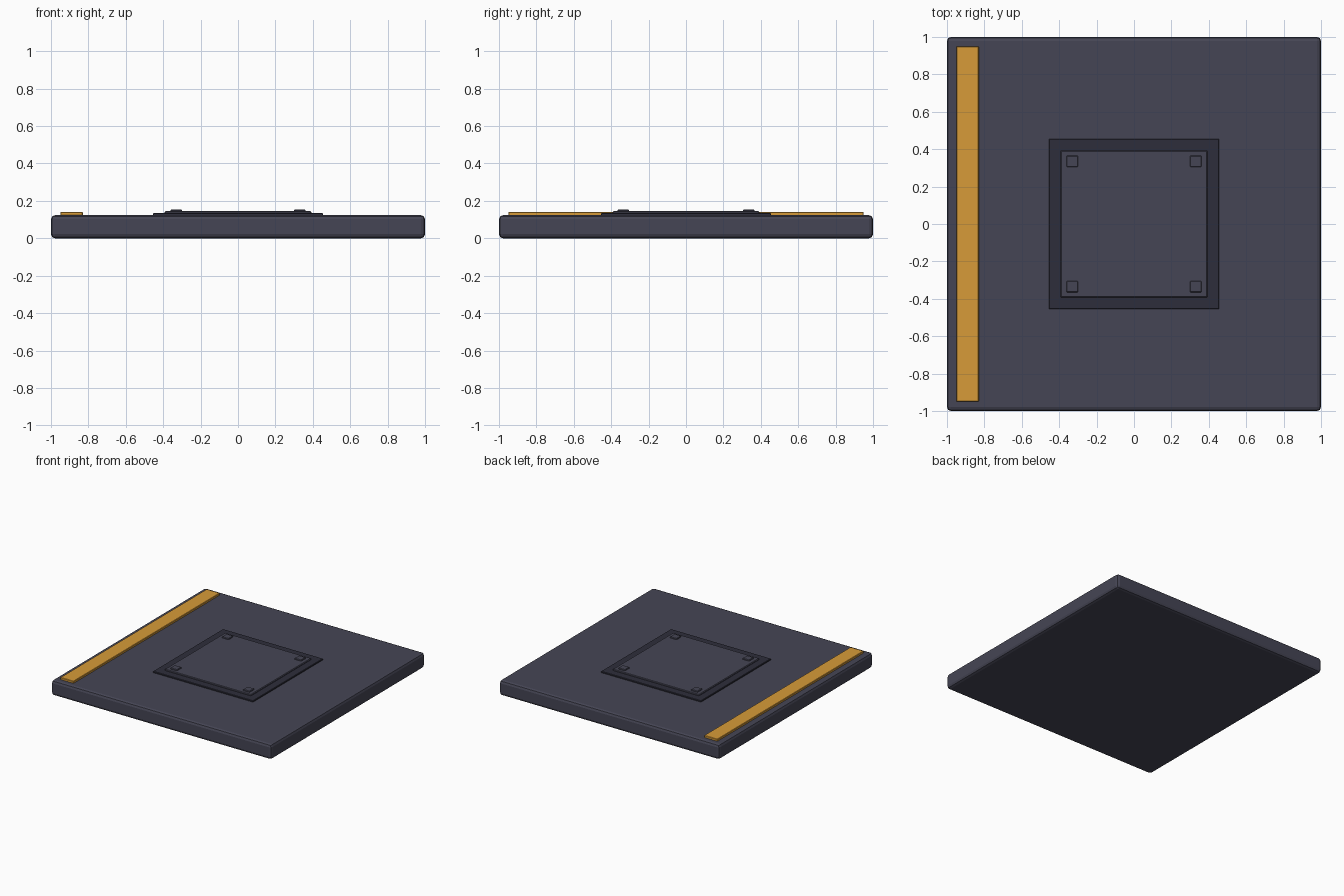
import bpy

if "Cube" in bpy.data.objects:
    bpy.data.objects.remove(bpy.data.objects["Cube"])


def material(name, color):
    m = bpy.data.materials.new(name)
    m.diffuse_color = (*color, 1)
    m.use_nodes = True
    m.node_tree.nodes["Principled BSDF"].inputs["Base Color"].default_value = m.diffuse_color
    return m


slab_mat = material("slate", (0.06, 0.06, 0.09))
dark_mat = material("dark_slate", (0.027, 0.027, 0.043))
amber_mat = material("amber", (0.68, 0.33, 0.04))


def box(name, x, y, z, mat, bevel, segments=1):
    """Bevelled box from (min, max) ranges on each axis."""
    ranges = (x, y, z)
    bpy.ops.mesh.primitive_cube_add(size=1, location=[(a + b) / 2 for a, b in ranges])
    ob = bpy.context.object
    ob.name = name
    ob.scale = [b - a for a, b in ranges]
    bpy.ops.object.transform_apply(location=False, rotation=False, scale=True)
    ob.data.materials.append(mat)
    mod = ob.modifiers.new("bevel", 'BEVEL')
    mod.width = bevel
    mod.segments = segments
    return ob


# Floor slab with softened edges
box("floor_slab", (-1, 1), (-1, 1), (0, 0.124), slab_mat, 0.022, 2)

# Painted warning strip along the left edge
box("edge_strip", (-0.95, -0.83), (-0.95, 0.95), (0.115, 0.141), amber_mat, 0.003)

# Central hatch: dark surround and raised plate
box("hatch_surround", (-0.455, 0.455), (-0.455, 0.455), (0.115, 0.135), dark_mat, 0.003)
box("hatch_plate", (-0.393, 0.393), (-0.393, 0.393), (0.12, 0.145), slab_mat, 0.005)

# Square bolt at each plate corner
for sx in (-1, 1):
    for sy in (-1, 1):
        cx, cy, h = sx * 0.33, sy * 0.335, 0.031
        box("hatch_bolt", (cx - h, cx + h), (cy - h, cy + h), (0.13, 0.154), slab_mat, 0.004)
